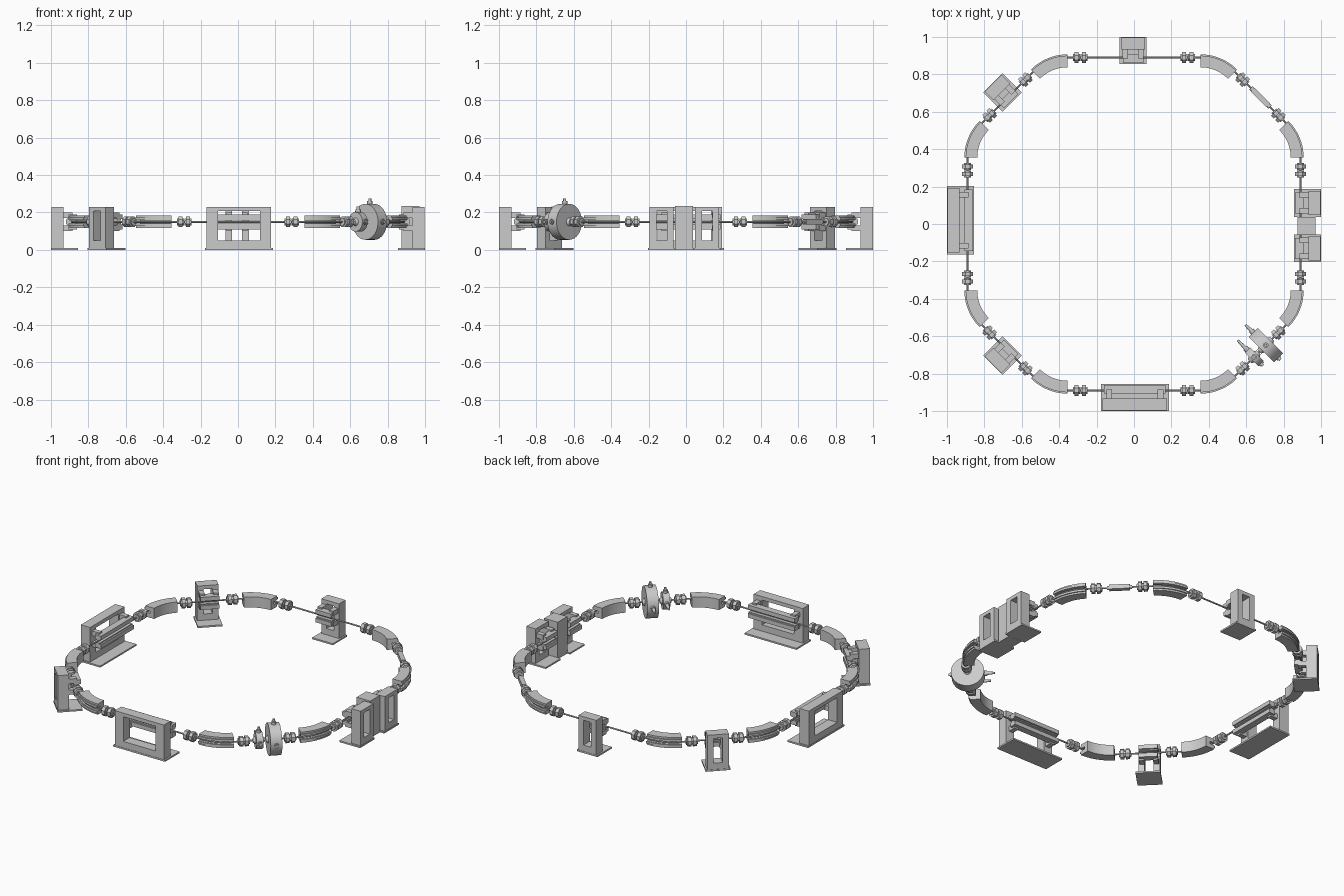
import bpy, bmesh
from math import cos, sin, radians, pi
from mathutils import Vector, Matrix

if "Cube" in bpy.data.objects:
    bpy.data.objects.remove(bpy.data.objects["Cube"])

BEAM = 0.15            # beam height
R = 0.26               # bending radius
START = 0.355          # half length of the long straights
D = 0.89               # distance of long straights from centre
DIAG = (START + D - R) * cos(pi / 4) + R


def station(k, s=0.0):
    """Local frame on straight k: x along beam, y outward, z up from floor."""
    a = radians(45 * k)
    v = Vector((cos(a), sin(a), 0))
    u = Vector((sin(a), -cos(a), 0))
    p = v * (DIAG if k % 2 else D) + u * s
    return Matrix(((u.x, v.x, 0, p.x), (u.y, v.y, 0, p.y), (0, 0, 1, 0), (0, 0, 0, 1)))


def finish(name, bm, M=None, smooth=False):
    if M:
        bm.transform(M)
    bmesh.ops.recalc_face_normals(bm, faces=bm.faces[:])
    me = bpy.data.meshes.new(name)
    bm.to_mesh(me)
    bm.free()
    ob = bpy.data.objects.new(name, me)
    bpy.context.collection.objects.link(ob)
    if smooth:
        bpy.ops.object.select_all(action='DESELECT')
        ob.select_set(True)
        bpy.context.view_layer.objects.active = ob
        bpy.ops.object.shade_smooth_by_angle(angle=radians(30))
    return ob


def box(bm, x0, x1, y0, y1, z0, z1):
    m = Matrix.Translation(((x0 + x1) / 2, (y0 + y1) / 2, (z0 + z1) / 2))
    m = m @ Matrix.Diagonal((x1 - x0, y1 - y0, z1 - z0, 1))
    bmesh.ops.create_cube(bm, size=1, matrix=m)


def cyl(bm, p0, p1, r0, r1=None, seg=24, roll=0.0):
    p0, p1 = Vector(p0), Vector(p1)
    d = p1 - p0
    m = Matrix.Translation((p0 + p1) / 2) @ d.to_track_quat('Z', 'Y').to_matrix().to_4x4()
    bmesh.ops.create_cone(bm, cap_ends=True, segments=seg, radius1=r0,
                          radius2=r0 if r1 is None else r1, depth=d.length,
                          matrix=m @ Matrix.Rotation(roll, 4, 'Z'))


def sweep(bm, profile, path, closed=False):
    """Sweep an (outward, height) profile along [(point, outward)] stations."""
    rings = [[bm.verts.new(p + o * v + Vector((0, 0, BEAM + z))) for v, z in profile]
             for p, o in path]
    n = len(profile)
    for i in range(len(rings) if closed else len(rings) - 1):
        a, b = rings[i], rings[(i + 1) % len(rings)]
        for j in range(n):
            bm.faces.new((a[j], a[(j + 1) % n], b[(j + 1) % n], b[j]))
    if not closed:
        bm.faces.new(rings[0])
        bm.faces.new(rings[-1])


def arc(k, steps=10):
    """Stations along bend k (from straight k to straight k+1)."""
    q = Matrix.Rotation(radians(90 * (k // 2)), 3, 'Z')
    c = Vector((START, D - R, 0)) if k % 2 else Vector((D - R, START, 0))
    out = []
    for i in range(steps + 1):
        a = radians(45 * (k % 2) + 45 * i / steps)
        o = Vector((cos(a), sin(a), 0))
        out.append((q @ (c + o * R), q @ o))
    return out


# beam pipe around the whole ring
bm = bmesh.new()
circle = [(0.005 * cos(i * pi / 4), 0.005 * sin(i * pi / 4)) for i in range(8)]
sweep(bm, circle, [s for k in range(8) for s in arc(k)], closed=True)
finish("beam_pipe", bm, smooth=True)

# C-shaped bending magnets, open to the outside, with coils
yoke = [(-0.052, -0.034), (0.01, -0.034), (0.01, -0.008), (-0.022, -0.008),
        (-0.022, 0.008), (0.01, 0.008), (0.01, 0.034), (-0.052, 0.034)]
for k in range(8):
    bm = bmesh.new()
    sweep(bm, yoke, arc(k))
    finish("bending_magnet_yoke", bm, smooth=True)
    bm = bmesh.new()
    for sg in (-1, 1):
        sweep(bm, [(0.008, sg * 0.01), (0.017, sg * 0.01), (0.017, sg * 0.023),
                   (0.008, sg * 0.023)], arc(k))
    finish("bending_magnet_coil", bm, smooth=True)


# focusing magnets: pairs of octagonal yokes with coils
def focus_pair(k, s, gap):
    bm = bmesh.new()
    for e in (-gap, gap):
        cyl(bm, (e - 0.011, 0, BEAM), (e + 0.011, 0, BEAM), 0.031, seg=8, roll=pi / 8)
        cyl(bm, (e - 0.018, 0, BEAM), (e + 0.018, 0, BEAM), 0.02, seg=8, roll=pi / 8)
    finish("focusing_magnet_pair", bm, station(k, s))


for k in range(8):
    for sg in (-1, 1):
        if k % 2:
            focus_pair(k, sg * 0.135, 0.016)
        else:
            focus_pair(k, sg * 0.287, 0.02)


# insertion device: base, windowed frame, two jaws on brackets
def insertion(k, s, length, margin):
    h, M = length / 2, station(k, s)
    bm = bmesh.new()
    box(bm, -h - 0.01, h + 0.01, -0.035, 0.11, 0, 0.01)
    finish("device_base", bm, M)

    bm = bmesh.new()
    w = h - margin
    loops = []
    for y in (0.043, 0.108):
        for x, z0, z1 in ((h, 0.01, 0.23), (w, 0.05, 0.207)):
            loops.append([bm.verts.new((a, y, b)) for a, b in
                          ((-x, z0), (x, z0), (x, z1), (-x, z1))])
    for a, b in ((0, 1), (2, 3), (0, 2), (1, 3)):
        for i in range(4):
            j = (i + 1) % 4
            bm.faces.new((loops[a][i], loops[a][j], loops[b][j], loops[b][i]))
    finish("device_frame", bm, M)

    bm = bmesh.new()
    g = h - 0.008
    for sg in (-1, 1):
        lo, hi = sorted((BEAM + sg * 0.014, BEAM + sg * 0.04))
        box(bm, -g, g, -0.028, 0.015, lo, hi)
        lo, hi = sorted((BEAM + sg * 0.007, BEAM + sg * 0.014))
        box(bm, -g, g, -0.018, 0.008, lo, hi)
        for e in (-1, 1):
            c = e * (h - margin * 0.6)
            lo, hi = sorted((BEAM + sg * 0.02, BEAM + sg * 0.05))
            box(bm, c - 0.015, c + 0.015, -0.005, 0.044, lo, hi)
    finish("device_jaws", bm, M)


insertion(6, -0.005, 0.345, 0.06)
insertion(4, 0.02, 0.345, 0.06)
insertion(2, -0.005, 0.125, 0.036)
insertion(3, 0, 0.125, 0.036)
insertion(5, 0, 0.125, 0.036)
insertion(0, -0.1125, 0.128, 0.036)
insertion(0, 0.13, 0.128, 0.036)

# block between the two devices on the right straight
bm = bmesh.new()
box(bm, -0.038, 0.058, -0.015, 0.08, 0, 0.235)
finish("middle_block", bm, station(0))

# slim kicker chamber on the back right diagonal
bm = bmesh.new()
box(bm, -0.06, 0.06, -0.014, 0.014, BEAM - 0.014, BEAM + 0.014)
for e in (-1, 1):
    cyl(bm, (e * 0.06, 0, BEAM), (e * 0.072, 0, BEAM), 0.012, 0.012, 16)
finish("kicker_chamber", bm, station(1))


# drum cavities with beam nozzles and radial ports
def cavity(name, s, r, half, rod, port):
    bm = bmesh.new()
    c = Vector((0, 0, BEAM))
    cyl(bm, c - Vector((half, 0, 0)), c + Vector((half, 0, 0)), r, seg=40)
    for e in (-1, 1):
        cyl(bm, c + Vector((e * half, 0, 0)), c + Vector((e * (half + 0.014), 0, 0)),
            0.022, 0.014, 20)
    for d, tip in ((Vector((0, 0, 1)), port), (Vector((0, 1, 0)), port * 0.5)):
        cyl(bm, c + d * (r - 0.01), c + d * (r + tip * 0.5), 0.014, seg=16)
        cyl(bm, c + d * (r + tip * 0.4), c + d * (r + tip), 0.008, seg=16)
    d = Vector((0, -1, 0))
    cyl(bm, c + d * (r - 0.01), c + d * (r + 0.015), 0.015, seg=16)
    cyl(bm, c + d * (r + 0.01), c + d * rod, 0.011, 0.006, 16)
    finish(name, bm, station(7, s), smooth=True)


cavity("large_cavity", -0.04, 0.096, 0.034, 0.155, 0.03)
cavity("small_cavity", 0.048, 0.052, 0.02, 0.125, 0.03)
